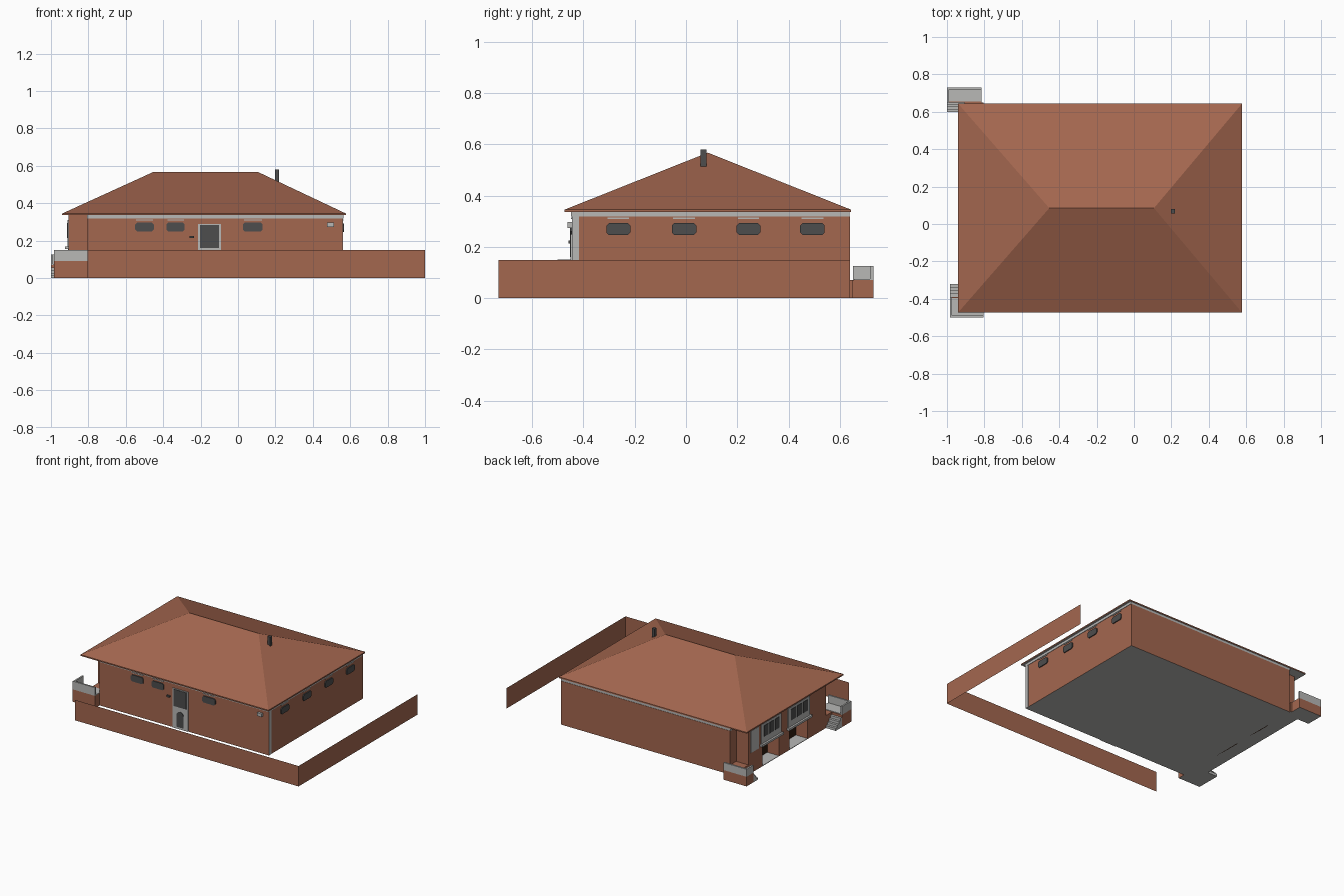
import bpy, bmesh, math
from mathutils import Vector

if "Cube" in bpy.data.objects:
    bpy.data.objects.remove(bpy.data.objects["Cube"])


def material(name, rgb):
    m = bpy.data.materials.new(name)
    m.diffuse_color = (*rgb, 1)
    m.use_nodes = True
    m.node_tree.nodes["Principled BSDF"].inputs["Base Color"].default_value = m.diffuse_color
    return m


BRICK = material("brick red", (0.37, 0.135, 0.078))
LIGHT = material("light grey", (0.48, 0.48, 0.47))
DARK = material("dark grey", (0.075, 0.075, 0.075))
BROWN = material("dark brown", (0.03, 0.012, 0.005))


def finish(name, bm, mat, under=None):
    """Make an object; faces looking down get the 'under' material."""
    bmesh.ops.recalc_face_normals(bm, faces=bm.faces)
    me = bpy.data.meshes.new(name)
    me.materials.append(mat)
    if under:
        me.materials.append(under)
        for f in bm.faces:
            f.normal_update()
            if f.normal.z < -0.9:
                f.material_index = 1
    bm.to_mesh(me)
    bm.free()
    ob = bpy.data.objects.new(name, me)
    bpy.context.collection.objects.link(ob)
    return ob


def box(name, x0, x1, y0, y1, z0, z1, mat, under=None):
    bm = bmesh.new()
    bmesh.ops.create_cube(bm, size=1)
    for v in bm.verts:
        v.co = Vector((x0 if v.co.x < 0 else x1, y0 if v.co.y < 0 else y1,
                       z0 if v.co.z < 0 else z1))
    return finish(name, bm, mat, under)


def plate(name, outline, axis, face, depth, mat):
    """Extrude a 2D outline (u, z) off the wall plane on the given axis."""
    bm = bmesh.new()
    put = (lambda u, z: (u, face, z)) if axis == 'y' else (lambda u, z: (face, u, z))
    f = bm.faces.new([bm.verts.new(put(u, z)) for u, z in outline])
    r = bmesh.ops.extrude_face_region(bm, geom=[f])
    off = Vector((0, depth, 0)) if axis == 'y' else Vector((depth, 0, 0))
    for v in r['geom']:
        if isinstance(v, bmesh.types.BMVert):
            v.co += off
    return finish(name, bm, mat)


def rect(u0, u1, z0, z1, c=0.0):
    """Rectangle outline with optional cut corners."""
    if c == 0:
        return [(u0, z0), (u1, z0), (u1, z1), (u0, z1)]
    return [(u0 + c, z0), (u1 - c, z0), (u1, z0 + c), (u1, z1 - c),
            (u1 - c, z1), (u0 + c, z1), (u0, z1 - c), (u0, z0 + c)]


# main walls, with a shallow front facade whose end is light grey
FRONT, BACK, LEFT, RIGHT, TOP = -0.445, 0.64, -0.805, 0.56, 0.318
box("house_walls", LEFT, RIGHT, FRONT, BACK, 0, TOP, BRICK, LIGHT)
plate("facade_end_trim", rect(FRONT, -0.417, 0, TOP), 'x', RIGHT, 0.002, LIGHT)
box("cornice", LEFT - 0.003, RIGHT + 0.003, FRONT - 0.003, BACK - 0.002, TOP, 0.336, LIGHT)

# left wing with two garage bays
WING = -0.905
BAYS = [(-0.11, 0.10), (0.22, 0.41)]
edges = [-0.32, *BAYS[0], *BAYS[1], 0.57]
for i in range(0, 6, 2):
    box("garage_pillar", WING, LEFT, edges[i], edges[i + 1], 0, 0.15, BRICK, LIGHT)
box("wing_upper_wall", WING, LEFT, edges[0], edges[-1], 0.15, 0.336, BRICK, LIGHT)
for a, b in BAYS:
    plate("garage_door", rect(a, b, 0, 0.15), 'x', LEFT, -0.006, BROWN)
    box("garage_floor", WING, LEFT, a, b, 0, 0.004, LIGHT)
    # gallery panel with a row of windows and a ledge
    plate("gallery_panel", rect(a - 0.02, b + 0.02, 0.17, 0.31), 'x', WING, -0.006, LIGHT)
    box("gallery_ledge", WING - 0.02, WING, a - 0.03, b + 0.03, 0.155, 0.17, LIGHT)
    w = (b - a) / 3
    for k in range(3):
        plate("gallery_window", rect(a + k * w + 0.008, a + (k + 1) * w - 0.008, 0.215, 0.295),
              'x', WING - 0.006, -0.003, DARK)
plate("gallery_end_panel", rect(0.46, 0.55, 0.15, 0.31), 'x', WING, -0.005, LIGHT)

# hipped roof on a thin eave
RX0, RX1, RY0, RY1, E0, E1, RIDGE = -0.94, 0.577, -0.473, 0.643, 0.336, 0.345, 0.567
box("roof_eave", RX0, RX1, RY0, RY1, E0, E1, BRICK, LIGHT)
bm = bmesh.new()
c = [bm.verts.new(p) for p in ((RX0, RY0, E1), (RX1, RY0, E1), (RX1, RY1, E1), (RX0, RY1, E1))]
l, r = bm.verts.new((-0.453, 0.085, RIDGE)), bm.verts.new((0.107, 0.085, RIDGE))
for f in ((c[0], c[1], r, l), (c[1], c[2], r), (c[2], c[3], l, r), (c[3], c[0], l)):
    bm.faces.new(f)
finish("hipped_roof", bm, BRICK)
box("chimney", 0.198, 0.22, 0.057, 0.08, 0.51, 0.58, DARK)

# small windows on the front and right, each with a thin light lintel
for axis, face, sign, spans, z0, z1 in (
        ('y', FRONT, -1, [(-0.55, -0.45), (-0.383, -0.285), (0.027, 0.132)], 0.249, 0.297),
        ('x', RIGHT, 1, [(-0.31, -0.217), (-0.055, 0.04), (0.197, 0.29), (0.445, 0.54)], 0.246, 0.293)):
    for a, b in spans:
        plate("small_window", rect(a, b, z0, z1, 0.01), axis, face, sign * 0.007, DARK)
        plate("window_lintel", rect(a + 0.005, b - 0.005, 0.309, 0.314), axis, face, sign * 0.004, LIGHT)

# entrance: light panel, window above and arched door below
plate("entrance_surround", rect(-0.215, -0.09, 0, 0.288), 'y', FRONT, -0.005, LIGHT)
plate("entrance_window", rect(-0.204, -0.101, 0.16, 0.283), 'y', FRONT - 0.005, -0.003, DARK)
arch = [(-0.18, 0.015), (-0.124, 0.015)] + [
    (-0.152 + 0.028 * math.cos(math.pi * k / 8), 0.1 + 0.028 * math.sin(math.pi * k / 8)) for k in range(9)]
plate("arched_door", arch, 'y', FRONT - 0.005, -0.003, DARK)
box("bell_box", -0.258, -0.235, FRONT - 0.012, FRONT, 0.213, 0.225, DARK)
box("wall_lamp", 0.476, 0.512, FRONT - 0.017, FRONT, 0.273, 0.296, LIGHT)


def staircase(x0, x1, y_out, y_in, y_end, z, parapet):
    """Brick landing with light parapets and four steps toward y_end."""
    lo, hi = min(y_out, y_in), max(y_out, y_in)
    box("stair_landing", x0, x1, lo, hi, 0, z, BRICK, LIGHT)
    box("landing_slab", x0 + 0.005, x1, lo + 0.005, hi - 0.005, z, z + 0.004, LIGHT)
    t = 0.012 if y_in > y_out else -0.012
    box("parapet_side", x0, x0 + 0.012, lo, hi, z, parapet, LIGHT)
    box("parapet_outer", x0, x1, min(y_out, y_out + t), max(y_out, y_out + t), z, parapet, LIGHT)
    d = (y_end - y_in) / 4
    for k in range(4):
        a, b = y_in + k * d, y_in + (k + 1) * d
        box("stair_step", x0, WING, min(a, b), max(a, b), 0, z * (4 - k) / 5, LIGHT)


staircase(-0.985, LEFT, -0.5, -0.39, -0.32, 0.09, 0.15)
staircase(-1.0, -0.815, 0.73, 0.65, 0.60, 0.07, 0.125)
# walkway filling the back recess beside the house
box("back_walkway", WING, LEFT, 0.57, 0.65, 0, 0.07, BRICK, LIGHT)
box("front_walkway", WING, LEFT, -0.39, -0.32, 0, 0.09, BRICK, LIGHT)

# thin boundary wall along the front and right
bm = bmesh.new()
v = [[bm.verts.new((x, y, z)) for z in (0, 0.149)] for x, y in ((-0.805, -0.73), (1, -0.73), (1, 0.64))]
for p, q in zip(v, v[1:]):
    bm.faces.new((p[0], q[0], q[1], p[1]))
finish("boundary_wall", bm, BRICK)
